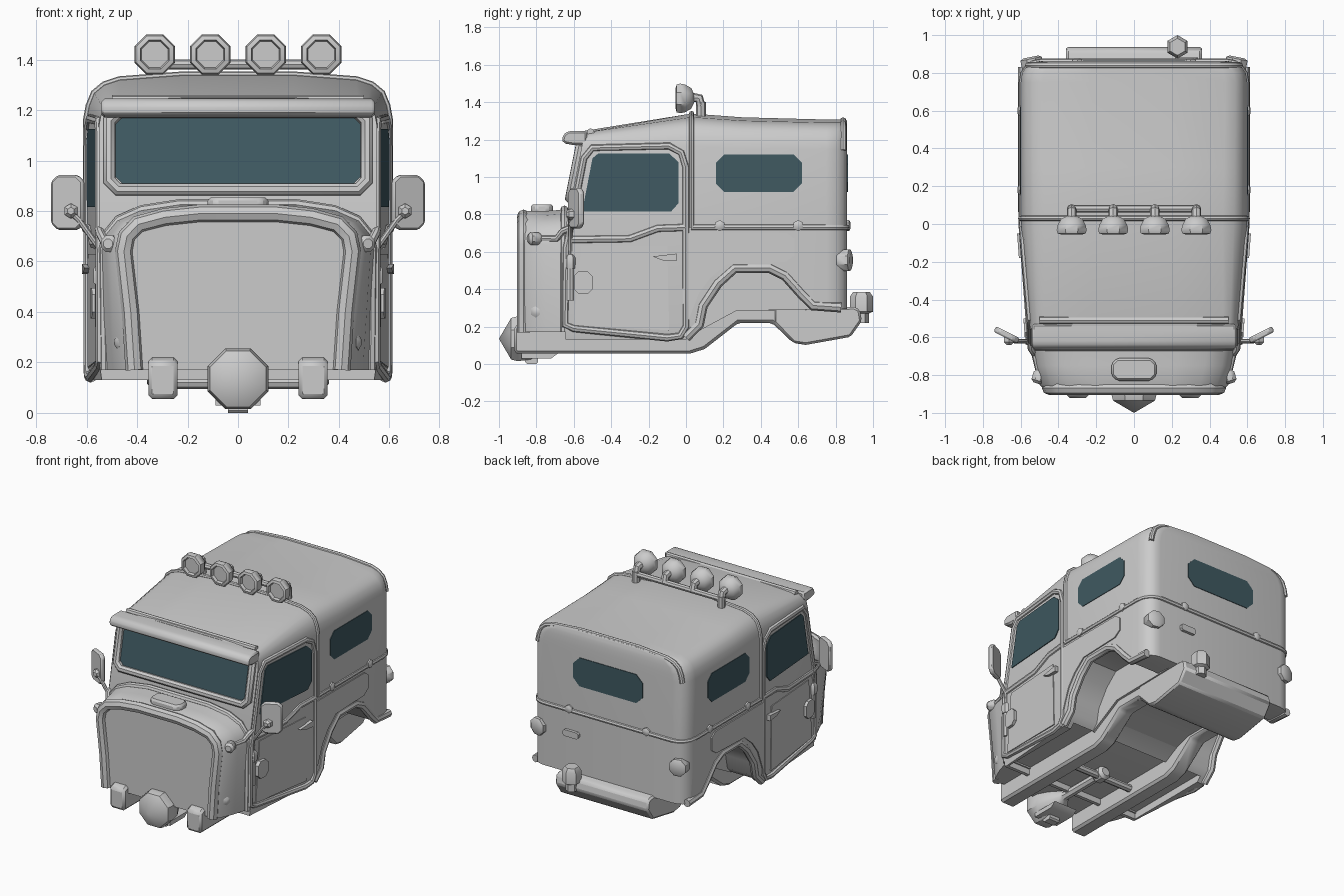
import bpy, bmesh, math
from mathutils import Vector

if "Cube" in bpy.data.objects:
    bpy.data.objects.remove(bpy.data.objects["Cube"])

glass = bpy.data.materials.new("glass")
glass.diffuse_color = (0.05, 0.1, 0.12, 1)
glass.use_nodes = True
glass.node_tree.nodes["Principled BSDF"].inputs["Base Color"].default_value = glass.diffuse_color


def finish(name, bm, sym=False, mat=None):
    bmesh.ops.remove_doubles(bm, verts=bm.verts, dist=1e-5)
    bmesh.ops.recalc_face_normals(bm, faces=bm.faces)
    me = bpy.data.meshes.new(name)
    bm.to_mesh(me)
    bm.free()
    ob = bpy.data.objects.new(name, me)
    bpy.context.collection.objects.link(ob)
    if mat:
        me.materials.append(mat)
    if sym:
        ob.modifiers.new("mirror", 'MIRROR')
    return ob


def loft(name, rings):
    # rings are left/right symmetric, so the end caps are filled with strips
    bm = bmesh.new()
    vs = [[bm.verts.new(p) for p in r] for r in rings]
    n = len(vs[0])
    for a, b in zip(vs, vs[1:]):
        for i in range(n):
            j = (i + 1) % n
            bm.faces.new((a[i], a[j], b[j], b[i]))
    for r in (vs[0], vs[-1]):
        for i in range(n // 2 - 1):
            bm.faces.new((r[i], r[i + 1], r[n - 2 - i], r[n - 1 - i]))
    return finish(name, bm)


def plate(name, pts, f, d0, d1, sym=False, mat=None, bevel=0):
    # 2D outline given thickness, placed in space by f(u, v, depth)
    bm = bmesh.new()
    a, b = ([bm.verts.new(f(u, v, d)) for u, v in pts] for d in (d0, d1))
    bm.faces.new(a)
    bm.faces.new(b[::-1])
    for i in range(len(a)):
        j = (i + 1) % len(a)
        bm.faces.new((a[i], b[i], b[j], a[j]))
    ob = finish(name, bm, sym, mat)
    if bevel:
        m = ob.modifiers.new("bevel", 'BEVEL')
        m.width, m.segments = bevel, 1
    return ob


def lathe(name, prof, loc, axis, n=8, sym=False):
    q = Vector(axis).to_track_quat('Z', 'Y')
    bm = bmesh.new()
    rings = []
    for r, h in prof:
        angs = [2 * math.pi * (i + .5) / n for i in range(n)]
        rings.append([bm.verts.new(q @ Vector((r * math.cos(t), r * math.sin(t), h)) + Vector(loc)) for t in angs])
    for a, b in zip(rings, rings[1:]):
        for i in range(n):
            bm.faces.new((a[i], a[(i + 1) % n], b[(i + 1) % n], b[i]))
    bm.faces.new(rings[0])
    bm.faces.new(rings[-1])
    return finish(name, bm, sym)


def tube(name, pts, r, sym=False, closed=False):
    cu = bpy.data.curves.new(name, 'CURVE')
    cu.dimensions = '3D'
    cu.bevel_depth, cu.bevel_resolution, cu.use_fill_caps = r, 2, True
    sp = cu.splines.new('POLY')
    sp.points.add(len(pts) - 1)
    for p, c in zip(sp.points, pts):
        p.co = (*c, 1)
    sp.use_cyclic_u = closed
    ob = bpy.data.objects.new(name, cu)
    bpy.context.collection.objects.link(ob)
    bpy.ops.object.select_all(action='DESELECT')
    ob.select_set(True)
    bpy.context.view_layer.objects.active = ob
    bpy.ops.object.convert(target='MESH')
    if sym:
        bpy.context.object.modifiers.new("mirror", 'MIRROR')


def octo(u0, u1, v0, v1, c):
    return [(u0 + c, v0), (u1 - c, v0), (u1, v0 + c), (u1, v1 - c),
            (u1 - c, v1), (u0 + c, v1), (u0, v1 - c), (u0, v0 + c)]


def sym_ring(half):
    return half + [(-x, y, z) for x, y, z in reversed(half)]


def front(z):  # leaning windscreen plane
    return -0.55 + 0.2 * (max(z, 0.73) - 1.2)


def wall(y, z):  # half width of the cabin
    if y > 0.03:
        return 0.6
    f = front(z)
    return 0.55 + 0.05 * (y - f) / (0.03 - f)


across = lambda u, v, d: (d, u, v)
side = lambda u, v, d: (wall(u, v) + d, u, v)
screen = lambda u, v, d: (u, front(v) + d, v)
rear = lambda u, v, d: (u, 0.862 + d, v)


# cabin shell with roof, lofted front to back
def cabin_half(y, w, zt, s, lean=False):
    pts = [(w - .01, .13), (w, .2), (w, .73), (w, zt - .18 * s), (w - .01 * s, zt - .125 * s),
           (w - .03 * s, zt - .075 * s), (w - .07 * s, zt - .042 * s), (w - .13 * s, zt - .022 * s), (.22, zt - .003)]
    return [(x, front(z) if lean else y, z) for x, z in pts]


stations = [(0.03, .6, 1.342, 1), (0.3, .6, 1.322, .95), (0.75, .6, 1.31, .9), (0.8, .592, 1.31, .9),
            (0.84, .565, 1.31, .9), (0.856, .535, 1.31, .9), (0.862, .5, 1.3, .85)]
cabin = loft("cabin", [sym_ring(cabin_half(-.55, .55, 1.25, .6, True))] + [sym_ring(cabin_half(*s)) for s in stations])

# rear wheel wells and recessed underside cut from the cabin
arch = [(0.0, .13), (.07, .2), (.09, .3), (.17, .42), (.26, .5), (.45, .5), (.53, .46), (.62, .36), (.68, .3), (.83, .29)]
well = arch + [(.95, .29), (.95, 0), (0, 0)]
cutters = [plate("cut_well", well, across, a, b) for a, b in ((.37, .9), (-.9, -.37))]
cutters.append(plate("cut_tail", [(.02, 0), (.02, .15), (.27, .285), (1, .295), (1, 0)], across, -.9, .9))
cutters.append(plate("cut_floor", [(-.62, 0), (-.62, .18), (.03, .18), (.03, 0)], across, -.53, .53))
for c in cutters:
    c.hide_render = True
    m = cabin.modifiers.new("cut", 'BOOLEAN')
    m.object, m.operation, m.solver = c, 'DIFFERENCE', 'EXACT'
bpy.ops.object.select_all(action='DESELECT')
cabin.select_set(True)
bpy.context.view_layer.objects.active = cabin
bpy.ops.object.convert(target='MESH')
for c in cutters:
    bpy.data.objects.remove(c)


# nose and bonnet
def nose_half(y, wb, w, dz=0):
    pts = [(wb, .17), (w, .64), (w - .015, .7), (w - .06, .755), (w - .15, .795), (w - .3, .818)]
    return [(x, y, z + (dz if z > .5 else 0)) for x, z in pts]


loft("nose", [sym_ring(nose_half(*a)) for a in ((-.875, .425, .475, -.01), (-.85, .45, .5), (-.75, .495, .525), (-.61, .535, .548, .01))])
frame = [(.41, -.868, .17), (.425, -.868, .4), (.452, -.868, .64), (.44, -.868, .7),
         (.395, -.868, .747), (.29, -.868, .775), (.15, -.868, .79)]
tube("grille_frame", sym_ring(frame), .036)
tube("cowl_bead", sym_ring(nose_half(-.65, .525, .53, .007)), .022)
plate("bonnet_vent", octo(-.12, .12, -.83, -.71, .03), lambda u, v, d: (u, v, d), .8, .853, bevel=.012)

# windscreen, its frame and the visor above it
plate("windscreen", octo(-.485, .485, .905, 1.175, .03), screen, -.008, .02, mat=glass)
tube("windscreen_frame", [screen(u, v, -.008) for u, v in octo(-.51, .51, .885, 1.192, .035)], .027, closed=True)
visor = [(-.655, 1.18), (-.663, 1.2), (-.655, 1.228), (-.63, 1.245), (-.53, 1.245), (-.53, 1.17), (-.6, 1.17)]
plate("visor", visor, across, -.54, .54, bevel=.015)
tube("visor_bead", [(-.5, -.51, 1.24), (.5, -.51, 1.24)], .02)

# side and rear windows
door_win = [(-.555, .815), (-.08, .815), (-.04, .86), (-.04, 1.08), (-.09, 1.125), (-.47, 1.125), (-.5, 1.1)]
plate("door_window", door_win, side, -.02, .006, True, glass)
plate("side_window", octo(.16, .62, .92, 1.12, .045), side, -.02, .004, True, glass)
plate("rear_window", octo(-.27, .27, .92, 1.12, .05), rear, -.02, .004, mat=glass)

# door beads and panel
door = [(-.645, .21), (-.64, .62), (-.615, .74), (-.545, 1.1), (-.5, 1.155), (-.09, 1.165), (-.025, 1.13),
        (0, 1.05), (0, .2), (-.03, .15), (-.1, .14), (-.6, .19)]
tube("door_bead", [side(u, v, -.006) for u, v in door], .02, True, True)
plate("door_panel", [(-.6, .21), (-.09, .18), (-.1, .63), (-.56, .63)], side, -.02, .005, True)
belt = [(-.62, .665), (-.3, .67), (-.15, .725), (0, .73)]
tube("door_belt", [side(u, v, -.008) for u, v in belt], .022, True)
plate("door_handle", [(-.18, .575), (-.05, .59), (-.05, .55), (-.13, .555)], side, 0, .025, True)

# body belt, roof hoop and rear roof rim
belt_half = [(x - .006, y - .004, .73) for y, x, *_ in stations[:1] + stations[2:]]
tube("rear_belt", sym_ring(belt_half), .017)
tube("roof_hoop", sym_ring(cabin_half(*stations[0])[2:]), .014)
tube("rear_roof_rim", sym_ring(cabin_half(.84, .56, 1.305, .9)[3:]), .017)
tube("arch_lip", [side(u, v + .012, -.014) for u, v in arch], .027, True)

# raised panel over the rear wheel
fender = [(.0, .70), (.54, .70), (.58, .67), (.58, .58), (.53, .545), (.22, .535), (.13, .46), (.07, .38), (.0, .2)]
plate("fender_panel", fender, side, -.02, .008, True)
for y in (.18, .6):
    lathe("side_fastener", [(.03, -.01), (.03, .01), (.015, .018)], (.6, y, .74), (1, 0, 0), 6, True)
lathe("rear_fastener", [(.03, -.01), (.03, .01), (.015, .018)], (.3, .862, .74), (0, 1, 0), 6, True)

# tail lamps and plate lamp
lathe("tail_lamp", [(.045, -.05), (.062, -.02), (.062, .04), (.045, .05)], (.537, .835, .555), (.2, 1, 0), 8, True)
plate("plate_lamp", octo(.22, .34, .55, .595, .012), rear, -.01, .02)

# front indicators and marker studs
lathe("indicator", [(.02, -.04), (.036, -.02), (.036, .02), (.02, .035)], (.505, -.81, .67), (.3, -1, 0), 8, True)
tube("indicator_arm", [(.5, -.79, .67), (.525, -.69, .67), (.545, -.66, .71), (.55, -.61, .73)], .018, True)
lathe("marker_stud", [(.032, -.02), (.032, .01), (.015, .02)], (.468, -.8, .28), (1, -.3, 0), 6, True)

# wing mirrors with hinges
plate("mirror", octo(-.063, .063, .725, .942, .025), lambda u, v, d: (.674 + u - d * .4, -.587 + .5 * u + d, v),
      -.015, .015, True, bevel=.008)
tube("mirror_arm", [(.665, -.615, .8), (.63, -.62, .765), (.555, -.62, .66), (.545, -.62, .57)], .012, True)
lathe("mirror_joint", [(.015, -.03), (.03, -.015), (.03, .01), (.015, .025)], (.662, -.615, .8), (0, -1, 0), 6, True)
lathe("hinge_block", [(.03, .51), (.033, .53), (.033, .57), (.02, .585)], (.545, -.62, 0), (0, 0, 1), 6, True)
tube("hinge_rod", [(.545, -.62, .34), (.545, -.62, .52)], .022, True)
plate("door_hinge_pad", octo(-.6, -.5, .375, .495, .025), side, 0, .025, True)

# roof lamps on a bar
bowl = [(.02, -.045), (.06, -.028), (.08, .005), (.086, .032), (.08, .05), (.062, .055), (.056, .035)]
for x in (-.33, -.11, .11, .33):
    lathe("roof_lamp", bowl, (x, 0, 1.42), (0, -1, 0), 8)
    tube("roof_lamp_stem", [(x, .03, 1.425), (x, .07, 1.42), (x, .08, 1.375)], .026)
tube("roof_lamp_bar", [(-.34, .08, 1.38), (.34, .08, 1.38)], .02)
tube("roof_lamp_leg", [(.33, .08, 1.32), (.33, .08, 1.4)], .026, True)

# chassis rails, sloped floor, rear tank
rail = [(-.92, .06), (-.92, .2), (-.88, .22), (.0, .22), (.25, .3), (.85, .3), (.93, .28), (.935, .23), (.88, .15),
        (.64, .105), (.57, .115), (.46, .22), (.28, .22), (.1, .08), (.02, .055), (-.9, .055)]
plate("chassis_rail", rail, across, .24, .355, True, bevel=.015)
plate("under_floor", [(-.85, .17), (.0, .17), (.25, .25), (.48, .25), (.48, .3), (.2, .3), (.0, .22), (-.85, .22)], across, -.3, .3)
tank = [(.47, .22), (.575, .112), (.64, .102), (.88, .145), (.94, .23), (.93, .29), (.9, .305), (.47, .3)]
plate("rear_tank", tank, across, -.36, .36, bevel=.012)
lathe("tow_socket", [(.04, .22), (.04, .27), (.062, .28), (.062, .36), (.045, .385)], (.23, .938, 0), (0, 0, 1), 6)

# front differential, shaft and cross member
lathe("differential", [(0, 1), (.12, .935), (.13, .9), (.12, .83), (.07, .74), (.04, .7), (.03, .68), (.03, .3)],
      (0, 0, .135), (0, -1, 0), 8)
plate("differential_foot", octo(-.86, -.79, 0, .05, .01), across, -.04, .04)
plate("skid_plate", [(-.88, .03), (-.72, .03), (-.68, .06), (-.88, .06)], across, -.09, .09)
tube("cross_member", [(-.25, -.33, .12), (.25, -.33, .12)], .025)
lathe("shaft_joint", [(.03, -.05), (.05, -.03), (.05, .03), (.03, .05)], (0, -.33, .135), (0, 1, 0), 8)

# smooth shading with sharp edges kept
bpy.ops.object.select_all(action='SELECT')
bpy.context.view_layer.objects.active = cabin
bpy.ops.object.shade_smooth_by_angle(angle=math.radians(40))
